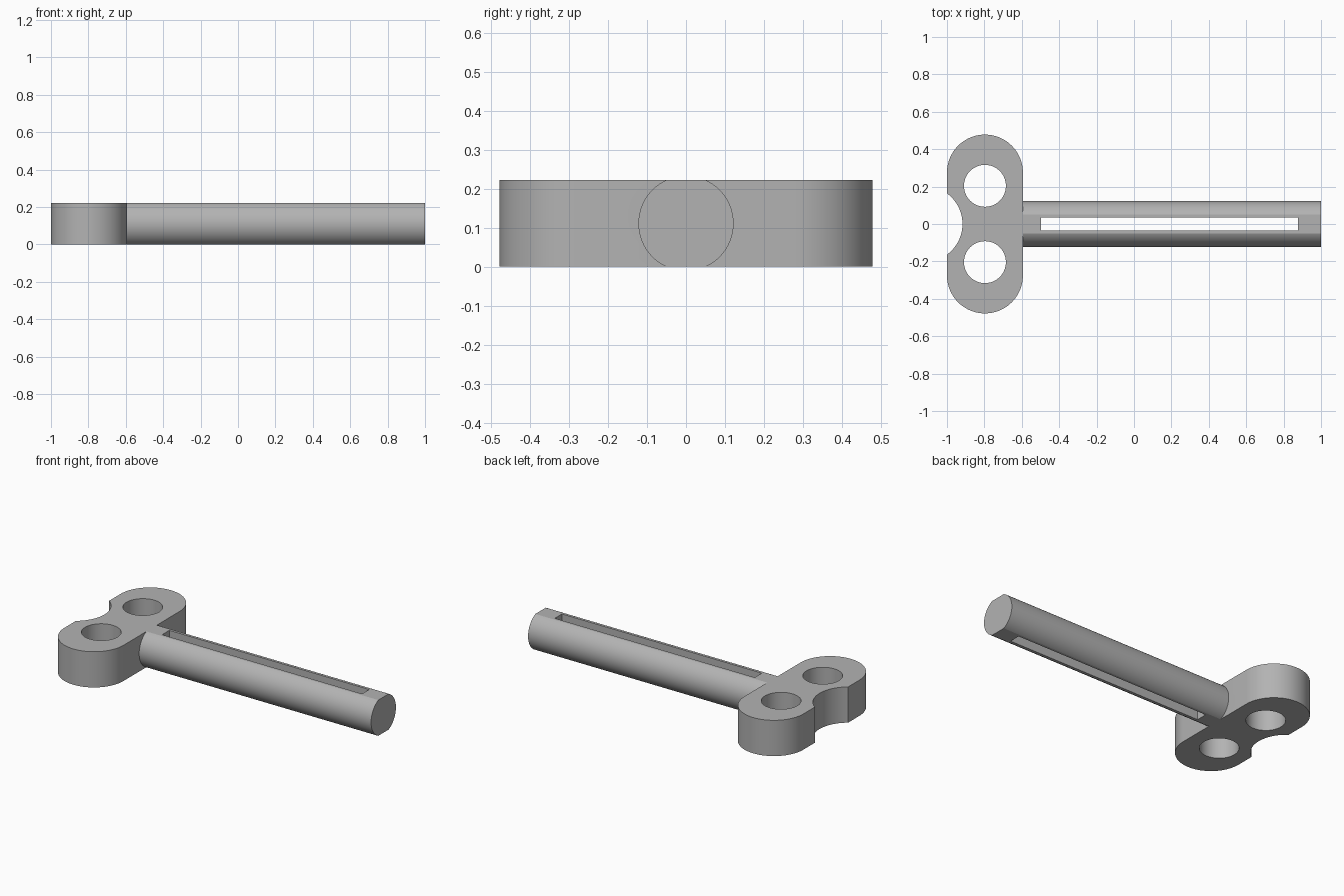
import bpy
import bmesh
from math import sin, cos, pi, radians

cube = bpy.data.objects.get("Cube")
if cube:
    bpy.data.objects.remove(cube, do_unlink=True)

THICK = 0.222
MID = THICK / 2
GRIP_X, GRIP_R, GRIP_Y = -0.797, 0.203, 0.275
SHAFT_R = 0.122

grey = bpy.data.materials.new("plain_grey")
grey.use_nodes = True
grey.diffuse_color = (0.45, 0.45, 0.45, 1)
grey.node_tree.nodes["Principled BSDF"].inputs["Base Color"].default_value = (0.45, 0.45, 0.45, 1)


def prism(name, outline, z0, z1):
    """Extrude a closed xy outline between two heights."""
    bm = bmesh.new()
    face = bm.faces.new([bm.verts.new((x, y, z0)) for x, y in outline])
    new = bmesh.ops.extrude_face_region(bm, geom=[face])["geom"]
    bmesh.ops.translate(bm, vec=(0, 0, z1 - z0),
                        verts=[v for v in new if isinstance(v, bmesh.types.BMVert)])
    bmesh.ops.recalc_face_normals(bm, faces=bm.faces)
    mesh = bpy.data.meshes.new(name)
    bm.to_mesh(mesh)
    bm.free()
    mesh.materials.append(grey)
    obj = bpy.data.objects.new(name, mesh)
    bpy.context.collection.objects.link(obj)
    return obj


def arc(cx, cy, r, start, end, steps):
    angles = [start + (end - start) * i / steps for i in range(steps + 1)]
    return [(cx + r * cos(a), cy + r * sin(a)) for a in angles]


def disc(name, cx, cy, r):
    return prism(name, arc(cx, cy, r, 0, 2 * pi, 64)[:-1], -0.1, THICK + 0.1)


def rect(x0, x1, y):
    return [(x0, -y), (x1, -y), (x1, y), (x0, y)]


def combine(target, other, operation):
    """Apply a boolean and discard the helper."""
    mod = target.modifiers.new("combine", "BOOLEAN")
    mod.operation, mod.object, mod.solver = operation, other, "EXACT"
    other.hide_render = True
    bpy.context.view_layer.update()
    bpy.context.view_layer.objects.active = target
    bpy.ops.object.modifier_apply(modifier=mod.name)
    bpy.data.objects.remove(other, do_unlink=True)


# Grip: rounded bar with two finger holes and a scooped outer edge
key = prism("winding_key", arc(GRIP_X, GRIP_Y, GRIP_R, 0, pi, 40)
            + arc(GRIP_X, -GRIP_Y, GRIP_R, pi, 2 * pi, 40), 0, THICK)
for side in (1, -1):
    combine(key, disc("finger_hole", GRIP_X, side * 0.204, 0.112), "DIFFERENCE")
combine(key, disc("edge_scoop", -1.12, 0, 0.203), "DIFFERENCE")

# Shaft: round rod lying along x, trimmed flat above and below
shaft = prism("shaft", arc(0, 0, SHAFT_R, 0, 2 * pi, 96)[:-1], -0.65, 1)
for v in shaft.data.vertices:
    x, y, z = v.co
    v.co = (z, x, y + MID)
combine(shaft, prism("flat_trim", rect(-2, 2, 0.5), 0, THICK), "INTERSECT")
combine(key, shaft, "UNION")

# Long slot straight through the shaft
combine(key, prism("slot", rect(-0.497, 0.877, 0.035), -0.1, THICK + 0.1), "DIFFERENCE")

# Smooth curved walls, crisp edges
bpy.ops.object.select_all(action="DESELECT")
key.select_set(True)
bpy.context.view_layer.objects.active = key
bpy.ops.object.shade_smooth_by_angle(angle=radians(20))
